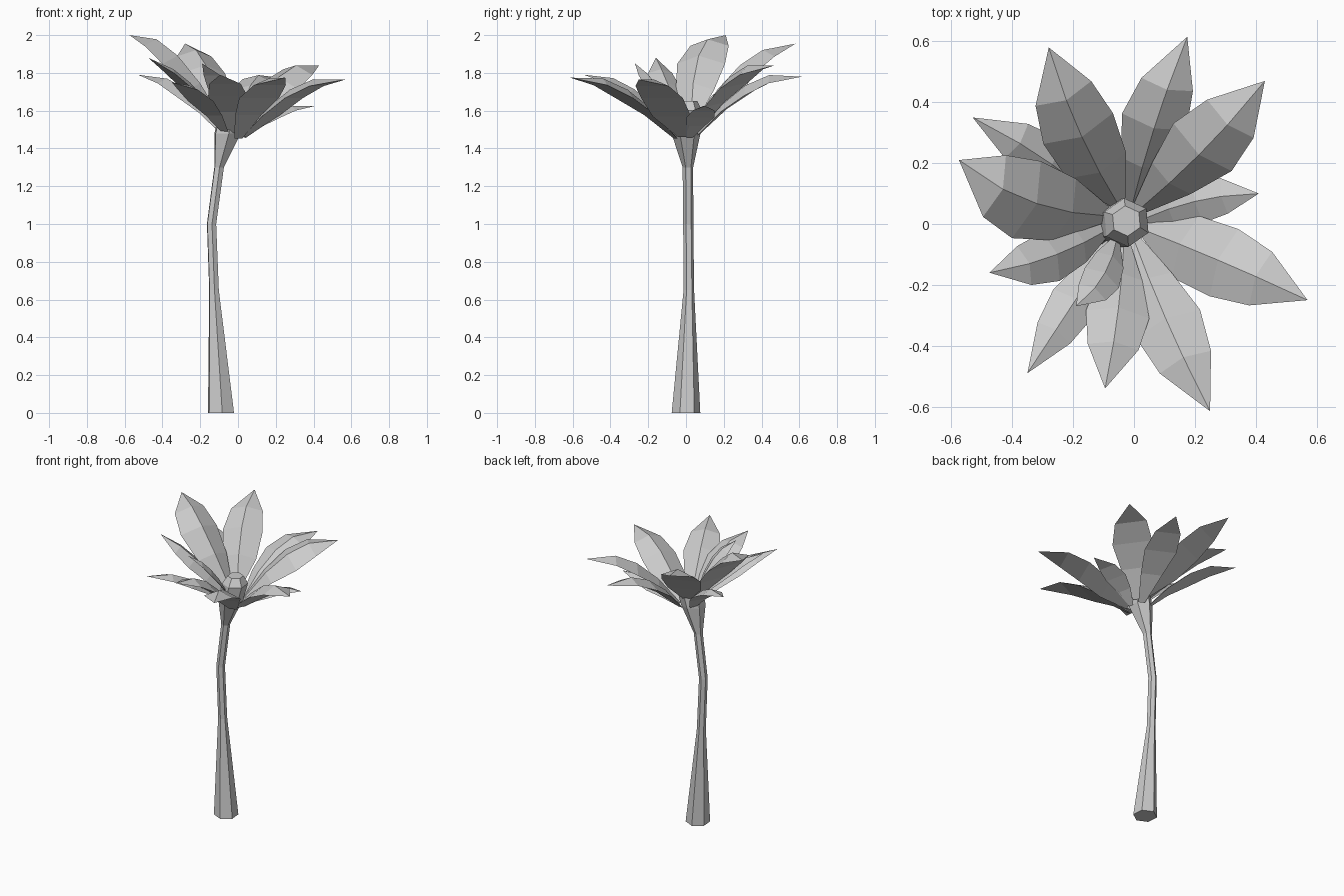
import bpy, bmesh, math
from mathutils import Matrix, Vector

cube = bpy.data.objects.get("Cube")
if cube:
    bpy.data.objects.remove(cube, do_unlink=True)

grey = bpy.data.materials.new("light_grey")
grey.use_nodes = True
tone = (0.6, 0.6, 0.6, 1)
grey.diffuse_color = tone
grey.node_tree.nodes["Principled BSDF"].inputs["Base Color"].default_value = tone


def finish(bm, name):
    mesh = bpy.data.meshes.new(name)
    bm.to_mesh(mesh)
    bm.free()
    mesh.materials.append(grey)
    obj = bpy.data.objects.new(name, mesh)
    bpy.context.collection.objects.link(obj)


# Trunk: six-sided rings (x, y, z, radius) joined into a bent, flared column
def build_trunk():
    rings = [(-.09, 0, 0, .076), (-.127, .015, .65, .028), (-.14, .012, 1, .027),
             (-.1, .01, 1.3, .028), (-.055, 0, 1.48, .077),
             (-.025, .005, 1.6, .08), (-.025, .01, 1.65, .05)]
    bm = bmesh.new()
    loops = []
    for x, y, z, r in rings:
        angles = [math.radians(35 + 60 * k) for k in range(6)]
        loops.append([bm.verts.new((x + r * math.cos(a), y + r * math.sin(a), z))
                      for a in angles])
    for low, high in zip(loops, loops[1:]):
        for k in range(6):
            n = (k + 1) % 6
            bm.faces.new((low[k], low[n], high[n], high[k]))
    bm.faces.new(loops[0][::-1])
    bm.faces.new(loops[-1])
    finish(bm, "trunk")


# Frond: a solid leaf, ridged above and flat below, arching from crown to tip;
# sway bends it to its left, near is its relative width by the crown,
# roll lowers its right edge
def build_frond(name, tip, width, base_z, bow, sway=0, near=.66, roll=0):
    tip = Vector(tip)
    crown = Vector((-.025, .005, base_z))
    out = tip - crown
    out.z = 0
    base = crown + out.normalized() * .06
    left = Vector((0, 0, 1)).cross(out).normalized()
    axis = (tip - base).normalized()
    spin = Matrix.Rotation(math.radians(roll), 3, axis)
    side = spin @ left
    normal = axis.cross(side)
    bm = bmesh.new()
    rows = []
    for t, w in ((0, .2), (.22, near), (.45, 1), (.68, .8)):
        arch = 4 * t * (1 - t)
        rib = base.lerp(tip, t) + Vector((0, 0, bow * arch)) + left * sway * arch
        half = width * w / 2
        drop = normal * half * .42
        rows.append([bm.verts.new(p) for p in
                     (rib - side * half - drop, rib, rib + side * half - drop)])
    # each ring of three points closes into a triangular section
    for a, b in zip(rows, rows[1:]):
        for k in range(3):
            n = (k + 1) % 3
            bm.faces.new((a[k], b[k], b[n], a[n]))
    end = bm.verts.new(tip)
    for k in range(3):
        bm.faces.new((rows[-1][k], end, rows[-1][(k + 1) % 3]))
    bm.faces.new(rows[0])
    bmesh.ops.recalc_face_normals(bm, faces=bm.faces)
    finish(bm, name)


build_trunk()

# Tip, width, base height, arch, then sway, near width and roll of each frond
fronds = [((-.575, .21, 2), .27, 1.55, .14, .045, .8),
          ((-.53, .35, 1.79), .17, 1.48, .09, -.02),
          ((-.28, .58, 1.955), .25, 1.55, .11, .02, .85),
          ((.175, .615, 1.78), .22, 1.48, .12, .01, .66, 8),
          ((.43, .47, 1.84), .25, 1.5, .125, -.015, .66, 10),
          ((.41, .1, 1.625), .15, 1.46, .06, .02),
          ((.57, -.25, 1.765), .24, 1.47, .11, .005, .92),
          ((.25, -.615, 1.775), .23, 1.46, .11, -.01),
          ((-.095, -.54, 1.79), .21, 1.49, .09, .01),
          ((-.35, -.49, 1.75), .16, 1.48, .08),
          ((-.475, -.16, 1.88), .17, 1.53, .06, .02, .75),
          ((-.19, -.27, 1.85), .13, 1.56, .05, .025, .8)]
for i, frond in enumerate(fronds):
    build_frond(f"frond_{i + 1}", *frond)
